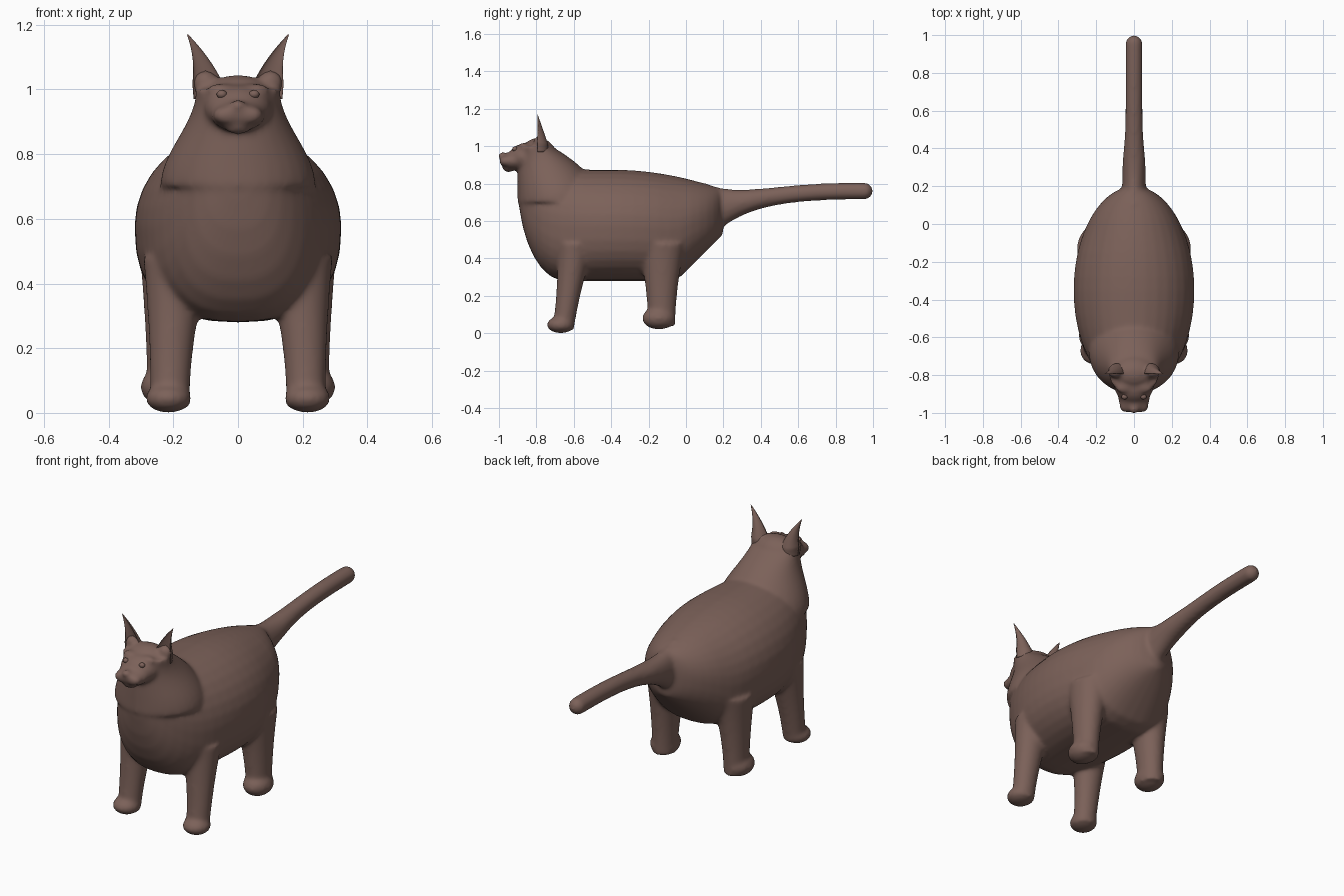
import bpy, bmesh, math
from mathutils import Matrix, Vector

if "Cube" in bpy.data.objects:
    bpy.data.objects.remove(bpy.data.objects["Cube"], do_unlink=True)

fur = bpy.data.materials.new("brown_fur")
fur.use_nodes = True
color = (0.2, 0.12, 0.1, 1)
fur.diffuse_color = color
fur.node_tree.nodes["Principled BSDF"].inputs["Base Color"].default_value = color


def upright_ring(x, y, z, width, height, boxy=1.0):
    """Cross-section facing along y; boxy below one squares the underside."""
    points = []
    for i in range(32):
        c, s = math.cos(math.tau * i / 32), math.sin(math.tau * i / 32)
        power = boxy if s < 0 else 1
        points.append((x + width * math.copysign(abs(c) ** power, c), y,
                       z + height * math.copysign(abs(s) ** power, s)))
    return points


def level_ring(x, y, z, width, depth, front=1.0):
    """Cross-section facing up; a negative front hollows the front side."""
    points = []
    for i in range(32):
        c, s = math.cos(math.tau * i / 32), math.sin(math.tau * i / 32)
        points.append((x + width * c, y + depth * s * (front if s < 0 else 1), z))
    return points


def loft(bm, section, steps=24):
    """Skin the rings given by section(t), t from zero to one, and cap the ends."""
    loops = [[bm.verts.new(p) for p in section(k / steps)] for k in range(steps + 1)]
    faces = [bm.faces.new(loops[0]), bm.faces.new(loops[-1])]
    for a, b in zip(loops, loops[1:]):
        for i in range(len(a)):
            faces.append(bm.faces.new((a[i - 1], a[i], b[i], b[i - 1])))
    bmesh.ops.recalc_face_normals(bm, faces=faces)


def ball(bm, centre, size):
    matrix = Matrix.Translation(centre) @ Matrix.Diagonal(Vector((*size, 1)))
    bmesh.ops.create_uvsphere(bm, u_segments=20, v_segments=12, radius=1, matrix=matrix)


def finish(bm, name):
    mesh = bpy.data.meshes.new(name)
    bm.to_mesh(mesh)
    bm.free()
    mesh.materials.append(fur)
    mesh.shade_smooth()
    created = bpy.data.objects.new(name, mesh)
    bpy.context.scene.collection.objects.link(created)
    return created


def torso(t):
    """Flat belly, rounded chest, sloping rump, gently falling back."""
    swing = math.pi * (0.02 + 0.96 * t)
    y = -0.35 - 0.55 * math.cos(swing)
    width = 0.32 * math.sin(swing)
    top = 0.875 - 0.3 * max(0, y + 0.4) ** 2
    chest = min(1, max(0, -0.65 - y) / 0.25)
    bottom = 0.28 + max(0, y + 0.05) + 0.53 * (1 - math.sqrt(1 - chest * chest))
    return upright_ring(0, y, (top + bottom) / 2, width, (top - bottom) / 2, boxy=0.8)


def tail(t):
    """Thick root thinning quickly into an even, level tail."""
    rest = 1 - t
    radius = 0.045 + 0.12 * rest ** 6
    z = 0.76 - 0.12 * rest ** 2.5
    return upright_ring(0, 0.1 + 0.86 * t, z, min(radius, 0.045 + 0.02 * rest), radius)


def neck(t):
    """Narrows upward while its front stays in line with the chest."""
    width = 0.185 + 0.055 * math.cos(math.pi * t)
    depth = 0.09 + 0.13 * (1 - t * t)
    return level_ring(0, depth - 0.9, 0.7 + 0.3 * t, width, depth)


def add_leg(bm, x, y, foot, lean, stretch):
    """Column that flares into the body."""
    def section(t):
        z = foot + (0.48 - foot) * t
        radius = 0.06 + 0.2 * z * z
        return level_ring(x - 0.1 * side * z * z, y + lean * z, z, radius, radius * stretch)
    loft(bm, section)


def add_ear(bm, side):
    """Cupped ear curving out to a sharp tip."""
    def section(t):
        width = 0.002 + min(0.046, 0.06 * (1 - t))
        depth = 0.002 + min(0.055, 0.07 * (1 - t))
        x = side * (0.09 + 0.066 * t * t)
        return level_ring(x, -0.795, 0.97 + 0.2 * t, width, depth, front=-0.35)
    loft(bm, section)


skin = bmesh.new()
for part in (torso, tail, neck):
    loft(skin, part)
ball(skin, (0, 0.955, 0.76), (0.045, 0.045, 0.045))

# Skull, bridge, muzzle, nose and chin
ball(skin, (0, -0.79, 0.94), (0.135, 0.1, 0.105))
ball(skin, (0, -0.86, 0.94), (0.105, 0.09, 0.075))
ball(skin, (0, -0.92, 0.92), (0.085, 0.075, 0.05))
ball(skin, (0, -0.98, 0.95), (0.025, 0.025, 0.02))
ball(skin, (0, -0.95, 0.88), (0.04, 0.03, 0.02))

for side in (1, -1):
    # Whisker pad, brow and ear root
    ball(skin, (side * 0.035, -0.965, 0.92), (0.045, 0.035, 0.03))
    ball(skin, (side * 0.055, -0.87, 1), (0.04, 0.025, 0.02))
    ball(skin, (side * 0.1, -0.78, 1.02), (0.04, 0.035, 0.04))
    # Front leg with flat paw
    add_leg(skin, side * 0.21, -0.66, 0.02, 0.15, 0.95)
    ball(skin, (side * 0.215, -0.67, 0.045), (0.072, 0.075, 0.045))
    # Back leg with rounder paw
    add_leg(skin, side * 0.22, -0.13, 0.04, 0, 1.2)
    ball(skin, (side * 0.227, -0.145, 0.08), (0.075, 0.09, 0.06))

# Fuse the parts into one soft skin
body = finish(skin, "cat_body")
remesh = body.modifiers.new("fuse", 'REMESH')
remesh.mode = 'VOXEL'
remesh.voxel_size = 0.01
remesh.use_smooth_shade = True
soften = body.modifiers.new("soften", 'SMOOTH')
soften.factor = 0.5
soften.iterations = 12

for side, label in ((1, "left"), (-1, "right")):
    ear = bmesh.new()
    add_ear(ear, side)
    finish(ear, label + "_ear")
    eye = bmesh.new()
    ball(eye, (side * 0.05, -0.915, 0.985), (0.016, 0.014, 0.013))
    finish(eye, label + "_eye")
